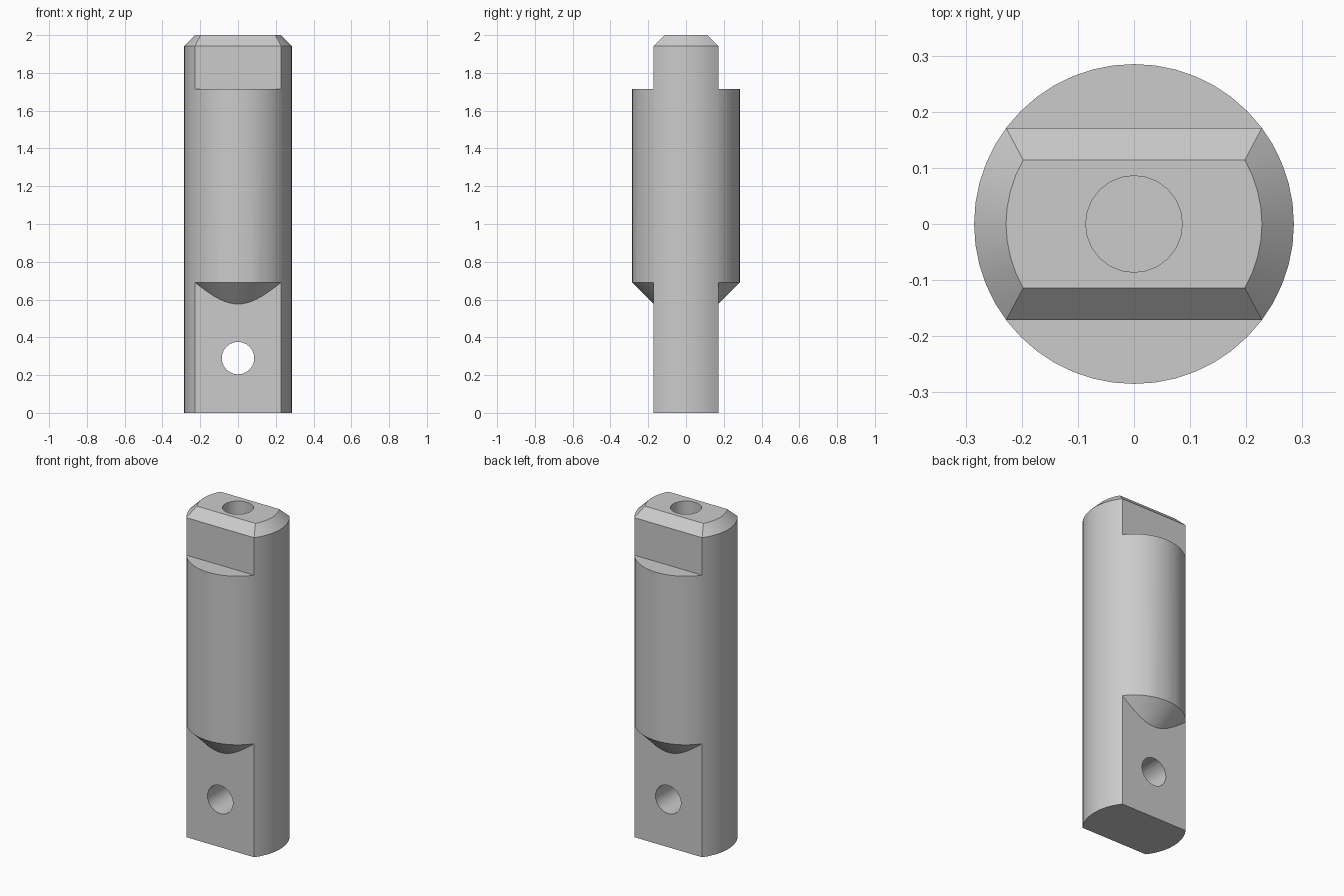
import bpy
import bmesh
from math import radians
from mathutils import Matrix

cube = bpy.data.objects.get("Cube")
if cube:
    bpy.data.objects.remove(cube, do_unlink=True)

RADIUS, FLAT, BEVEL, HEIGHT = 0.285, 0.171, 0.057, 2.0
SHOULDER, STEP, HOLE = 0.69, 1.715, 0.086
SIDES = 48

grey = bpy.data.materials.new("grey metal")
grey.use_nodes = True
grey.diffuse_color = (0.6, 0.6, 0.6, 1)
grey.node_tree.nodes["Principled BSDF"].inputs["Base Color"].default_value = (0.6, 0.6, 0.6, 1)


def finish(name, bm):
    bmesh.ops.recalc_face_normals(bm, faces=bm.faces)
    mesh = bpy.data.meshes.new(name)
    bm.to_mesh(mesh)
    bm.free()
    mesh.materials.append(grey)
    obj = bpy.data.objects.new(name, mesh)
    bpy.context.collection.objects.link(obj)
    return obj


def lathe(name, rings, sides=SIDES):
    """Closed solid from (radius, z) rings."""
    bm = bmesh.new()
    loops = []
    for r, z in rings:
        circle = bmesh.ops.create_circle(bm, segments=sides, radius=r,
                                         matrix=Matrix.Translation((0, 0, z)))
        loops.append(circle["verts"])
    for low, high in zip(loops, loops[1:]):
        for i in range(sides):
            j = (i + 1) % sides
            bm.faces.new((low[i], low[j], high[j], high[i]))
    bm.faces.new(loops[0])
    bm.faces.new(loops[-1])
    return finish(name, bm)


def prism(name, side, points):
    """Side-on (y, z) outline extruded across x."""
    bm = bmesh.new()
    face = bm.faces.new([bm.verts.new((-0.5, side * y, z)) for y, z in points])
    new = bmesh.ops.extrude_face_region(bm, geom=[face])["geom"]
    bmesh.ops.translate(bm, vec=(1, 0, 0),
                        verts=[v for v in new if isinstance(v, bmesh.types.BMVert)])
    return finish(name, bm)


def cut(target, cutter):
    mod = target.modifiers.new("cut", "BOOLEAN")
    mod.operation = "DIFFERENCE"
    mod.solver = "EXACT"
    mod.object = cutter
    bpy.context.view_layer.objects.active = target
    bpy.ops.object.modifier_apply(modifier=mod.name)
    bpy.data.objects.remove(cutter, do_unlink=True)


# Round pin with a conical chamfer at the top
pin = lathe("pin_body", [(RADIUS, 0), (RADIUS, HEIGHT - BEVEL), (RADIUS - BEVEL, HEIGHT)])

for side in (-1, 1):
    # Upper flat with its sloped top edge
    cut(pin, prism("upper_flat_cutter", side, [
        (FLAT, STEP), (0.4, STEP), (0.4, HEIGHT + 0.05),
        (FLAT - BEVEL - 0.05, HEIGHT + 0.05), (FLAT, HEIGHT - BEVEL)]))
    # Lower flat, leaving a conical shoulder above it
    lower = prism("lower_flat_cutter", side, [
        (FLAT, -0.1), (0.5, -0.1), (0.5, SHOULDER + 0.05), (FLAT, SHOULDER + 0.05)])
    cone = lathe("shoulder_cone", [(0.05, SHOULDER - RADIUS + 0.05),
                                   (RADIUS + 0.5, SHOULDER + 0.5)])
    cut(lower, cone)
    cut(pin, lower)

# Cross hole through the lower flats
cross = lathe("cross_hole_cutter", [(HOLE, -0.5), (HOLE, 0.5)], 24)
cross.data.transform(Matrix.Translation((0, 0, 0.29)) @ Matrix.Rotation(radians(90), 4, "X"))
cut(pin, cross)

# Blind hole in the top
cut(pin, lathe("top_hole_cutter", [(HOLE, HEIGHT - 0.4), (HOLE, HEIGHT + 0.1)], 24))

bpy.ops.object.select_all(action="DESELECT")
pin.select_set(True)
bpy.context.view_layer.objects.active = pin
bpy.ops.object.shade_smooth_by_angle(angle=radians(30))
